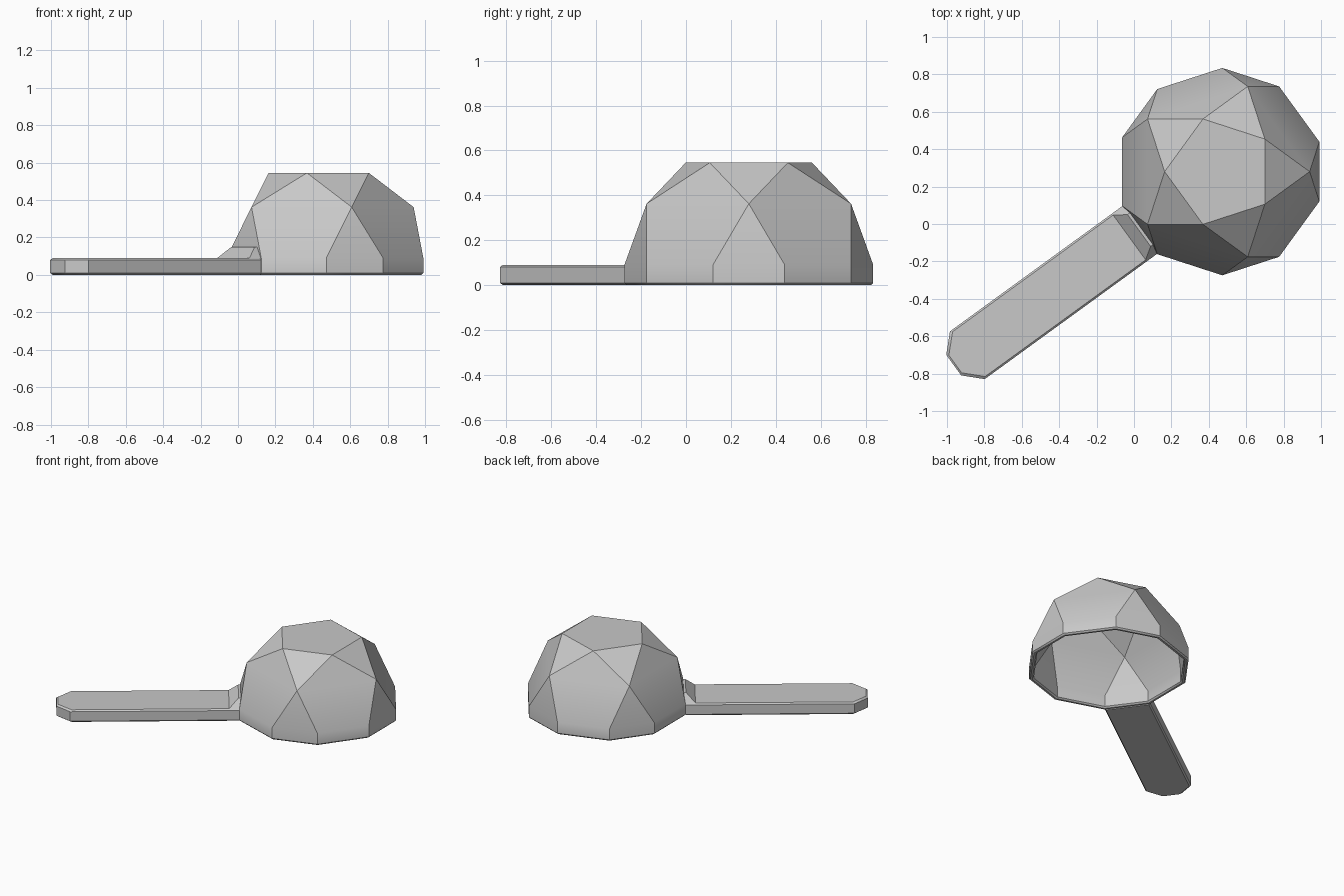
import bpy
import bmesh
from math import cos, sin, radians
from mathutils import Vector

if "Cube" in bpy.data.objects:
    bpy.data.objects.remove(bpy.data.objects["Cube"], do_unlink=True)

CENTRE = (0.46, 0.28, 0)   # axis of the bowl
RADIUS, WALL = 0.563, 0.034
EQUATOR, CUT = 0.066, 0.09  # dome centre height, top of the straight skirt
CHAMFER = 0.01

grey = bpy.data.materials.new("light grey")
grey.use_nodes = True
colour = (0.58, 0.58, 0.58, 1)
grey.diffuse_color = colour
grey.node_tree.nodes["Principled BSDF"].inputs["Base Color"].default_value = colour


def finish(name, bm, turn=0):
    bmesh.ops.recalc_face_normals(bm, faces=bm.faces)
    mesh = bpy.data.meshes.new(name)
    bm.to_mesh(mesh)
    bm.free()
    obj = bpy.data.objects.new(name, mesh)
    obj.location = CENTRE
    obj.rotation_euler.z = radians(turn)
    mesh.materials.append(grey)
    bpy.context.collection.objects.link(obj)
    bpy.ops.object.select_all(action='DESELECT')
    obj.select_set(True)
    bpy.context.view_layer.objects.active = obj
    bpy.ops.object.shade_smooth_by_angle(angle=radians(31))
    return obj


def polar(r, degrees, z):
    a = radians(degrees)
    return Vector((r * cos(a), r * sin(a), z))


def bridge(bm, a, b):
    for i in range(len(a)):
        j = (i + 1) % len(a)
        bm.faces.new((a[i], a[j], b[j], b[i]))


def dome(bm, r):
    """Half of an icosidodecahedron; returns its ten-sided lower ring."""
    top = [bm.verts.new(polar(0.526 * r, 72 * k + 36, EQUATOR + 0.851 * r)) for k in range(5)]
    mid_z = EQUATOR + 0.526 * r
    mid = [polar(0.851 * r, 72 * k, mid_z) for k in range(5)]
    t = (mid_z - CUT) / (mid_z - EQUATOR)
    ring = [bm.verts.new(mid[k].lerp(polar(r, 72 * k + side, EQUATOR), t))
            for k in range(5) for side in (-18, 18)]
    mid = [bm.verts.new(p) for p in mid]
    bm.faces.new(top)
    for k in range(5):
        n = (k + 1) % 5
        bm.faces.new((top[k - 1], mid[k], top[k]))
        bm.faces.new((mid[k], ring[2 * k], ring[2 * k + 1]))
        bm.faces.new((top[k], mid[k], ring[2 * k + 1], ring[2 * n], mid[n]))
    return ring


def drop(bm, ring, inset, z):
    out = []
    for v in ring:
        radial = Vector((v.co.x, v.co.y, 0))
        p = radial - radial.normalized() * inset
        out.append(bm.verts.new((p.x, p.y, z)))
    return out


# Hollow faceted bowl, open underneath, with a chamfered rim
bm = bmesh.new()
outer = dome(bm, RADIUS)
inner = dome(bm, RADIUS - WALL)
rings = [outer, drop(bm, outer, 0, CHAMFER), drop(bm, outer, CHAMFER, 0),
         drop(bm, inner, -CHAMFER, 0), drop(bm, inner, 0, CHAMFER), inner]
for a, b in zip(rings, rings[1:]):
    bridge(bm, a, b)
finish("bowl", bm)

# Flat handle with clipped tip corners and chamfered edges
half = [(0.53, 0.158), (1.67, 0.158), (1.76, 0.068)]
outline = [(u, -v) for u, v in half] + [(u, v) for u, v in reversed(half)]
bm = bmesh.new()
loops = []
for z, inset in ((0, CHAMFER), (CHAMFER, 0), (CUT - CHAMFER, 0), (CUT, CHAMFER)):
    loops.append([bm.verts.new((u - (inset if u > 1 else 0), v - inset * (1 if v > 0 else -1), z))
                  for u, v in outline])
for a, b in zip(loops, loops[1:]):
    bridge(bm, a, b)
bm.faces.new(loops[0])
bm.faces.new(loops[-1])
finish("handle", bm, 216)

# Sloped web joining the handle to the bowl
bm = bmesh.new()
for side in (-1, 1):
    for u, v, z in ((0.6, 0.148, 0.089), (0.53, 0.156, 0.089), (0.535, 0.105, 0.15), (0.515, 0.105, 0.15)):
        bm.verts.new((u, side * v, z))
bmesh.ops.convex_hull(bm, input=bm.verts)
bmesh.ops.dissolve_limit(bm, angle_limit=radians(1), verts=bm.verts, edges=bm.edges)
finish("handle_web", bm, 216)
